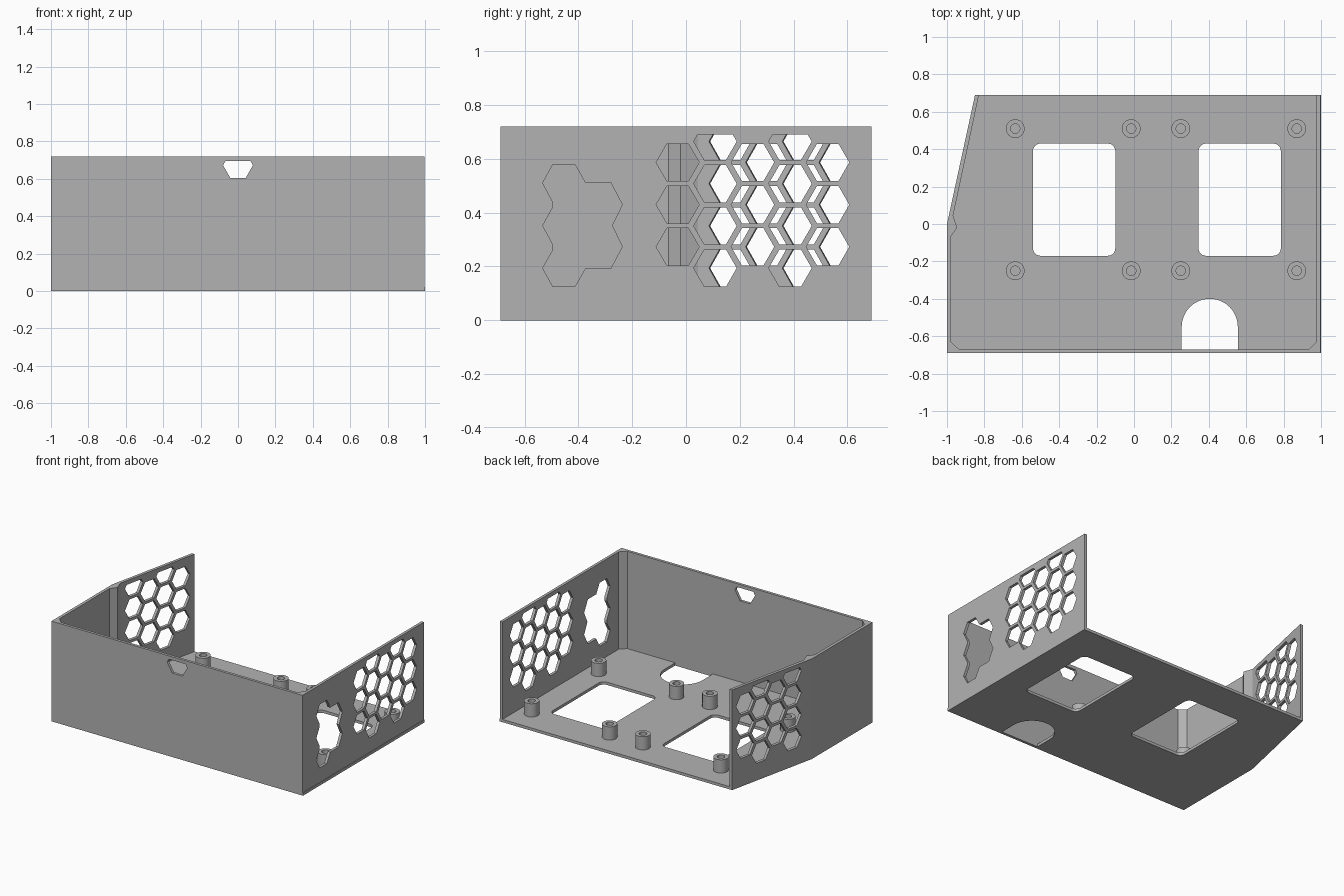
import bpy, bmesh, math
from mathutils import Matrix, Vector

if "Cube" in bpy.data.objects:
    bpy.data.objects.remove(bpy.data.objects["Cube"], do_unlink=True)

GREY = (0.45, 0.45, 0.45, 1)
mat = bpy.data.materials.new("plain_grey")
mat.use_nodes = True
mat.diffuse_color = GREY
mat.node_tree.nodes["Principled BSDF"].inputs["Base Color"].default_value = GREY

FLOOR, TOP, BACK, FRONT = 0.02, 0.72, 0.69, -0.69
R, PITCH, ROW = 0.08, 0.1395, 0.157
APOTHEM = R * math.sqrt(3) / 2


def frame(origin, u, v, n):
    """Matrix taking local x, y, z to the directions u, v, n."""
    m = Matrix((u, v, n)).transposed().to_4x4()
    m.translation = Vector(origin)
    return m


def prism(bm, pts, z0, z1, m=Matrix()):
    """Extrude a flat outline between two local heights."""
    low = [bm.verts.new(m @ Vector((x, y, z0))) for x, y in pts]
    high = [bm.verts.new(m @ Vector((x, y, z1))) for x, y in pts]
    bm.faces.new(low)
    bm.faces.new(high)
    for i in range(len(pts)):
        j = (i + 1) % len(pts)
        bm.faces.new((low[i], low[j], high[j], high[i]))


def to_mesh(bm, name):
    bmesh.ops.recalc_face_normals(bm, faces=bm.faces)
    me = bpy.data.meshes.new(name)
    bm.to_mesh(me)
    bm.free()
    me.materials.append(mat)
    return me


def add(name, me, loc=(0, 0, 0)):
    ob = bpy.data.objects.new(name, me)
    ob.location = loc
    bpy.context.scene.collection.objects.link(ob)
    return ob


def smooth(me):
    me.shade_smooth()
    me.set_sharp_from_angle(angle=math.radians(30))


def cut(ob, bm):
    """Subtract the prisms in bm from the object."""
    cutter = add("cutter", to_mesh(bm, "cutter"))
    cutter.hide_render = True
    mod = ob.modifiers.new("cut", "BOOLEAN")
    mod.operation, mod.solver, mod.object = "DIFFERENCE", "EXACT", cutter
    bpy.context.view_layer.update()
    deps = bpy.context.evaluated_depsgraph_get()
    me = bpy.data.meshes.new_from_object(ob.evaluated_get(deps))
    ob.modifiers.clear()
    ob.data = me
    bpy.data.objects.remove(cutter, do_unlink=True)


def hexagon(cx, cy, limit=0.69):
    """Flat-topped hexagon, cropped at the limit height."""
    t = min(1, (limit - cy) / APOTHEM)
    w = R * (1 - t / 2)
    return [(cx + R, cy), (cx + w, cy + t * APOTHEM), (cx - w, cy + t * APOTHEM),
            (cx - R, cy), (cx - R / 2, cy - APOTHEM), (cx + R / 2, cy - APOTHEM)]


def honeycomb(bm, m, start, tall_columns):
    """Staggered vent columns: four hexagons when tall, else three."""
    for c, tall in enumerate(tall_columns):
        for r in range(4 if tall else 3):
            z = (0.194 if tall else 0.273) + r * ROW
            prism(bm, hexagon(start + c * PITCH, z), -0.06, 0.06, m)


def arc(cx, cy, r, a0, a1, n):
    return [(cx + r * math.cos(math.radians(a0 + (a1 - a0) * i / n)),
             cy + r * math.sin(math.radians(a0 + (a1 - a0) * i / n)))
            for i in range(n + 1)]


def rounded(x0, x1, y0, y1, r):
    return (arc(x1 - r, y1 - r, r, 0, 90, 6) + arc(x0 + r, y1 - r, r, 90, 180, 6)
            + arc(x0 + r, y0 + r, r, 180, 270, 6) + arc(x1 - r, y0 + r, r, 270, 360, 6))


# Floor plate with two windows and an arched cable slot
bm = bmesh.new()
prism(bm, [(-1, FRONT), (1, FRONT), (1, BACK), (-0.85, BACK), (-1, 0)], 0, FLOOR)
floor = add("floor_plate", to_mesh(bm, "floor_plate"))
bm = bmesh.new()
for x in (-0.54, 0.345):
    prism(bm, rounded(x, x + 0.44, -0.17, 0.43, 0.04), -0.1, 0.1)
slot = arc(0.405, -0.55, 0.15, 0, 180, 24) + [(0.255, -0.67), (0.555, -0.67)]
prism(bm, slot, -0.1, 0.1)
cut(floor, bm)
smooth(floor.data)

# Surrounding wall, open at the back, with chamfered inner corners
outer = [(-0.85, BACK), (-1, 0), (-1, FRONT), (0.996, FRONT), (0.996, BACK)]
inner = [(0.976, BACK), (0.976, -0.63), (0.936, -0.67), (-0.936, -0.67),
         (-0.978, -0.63), (-0.978, -0.065), (-0.945, -0.02), (-0.967, 0.045),
         (-0.829, BACK)]
bm = bmesh.new()
prism(bm, outer + inner, FLOOR, TOP)
walls = add("surrounding_wall", to_mesh(bm, "surrounding_wall"))

# Honeycomb vents, port opening and front notch
bm = bmesh.new()
up = Vector((0, 0, 1))
side = frame((0.986, 0, 0), (0, 1, 0), up, (1, 0, 0))
honeycomb(bm, side, -0.031, (False, True, False, True, False))
slant = Vector((0.15, BACK, 0)).normalized()
normal = slant.cross(up)
honeycomb(bm, frame(Vector((-1, 0, 0)) + normal * 0.01, slant, up, normal),
          0.172, (True, False, True, False))
port = [(-0.495, 0.58), (-0.413, 0.58), (-0.375, 0.512), (-0.28, 0.512),
        (-0.237, 0.43), (-0.275, 0.352), (-0.237, 0.274), (-0.28, 0.192),
        (-0.375, 0.192), (-0.413, 0.125), (-0.495, 0.125), (-0.533, 0.194),
        (-0.495, 0.26), (-0.495, 0.282), (-0.533, 0.352), (-0.495, 0.42),
        (-0.495, 0.44), (-0.533, 0.51)]
prism(bm, port, -0.06, 0.06, side)
front = frame((0, -0.68, 0), (1, 0, 0), up, (0, 1, 0))
prism(bm, hexagon(0, 0.672, 0.696), -0.06, 0.06, front)
cut(walls, bm)

# Hollow mounting posts
bm = bmesh.new()
ring = [bm.verts.new((r, 0, z)) for r, z in
        ((0.025, 0), (0.05, 0), (0.05, 0.095), (0.025, 0.095))]
edges = [bm.edges.new((ring[i], ring[(i + 1) % 4])) for i in range(4)]
bmesh.ops.spin(bm, geom=ring + edges, cent=(0, 0, 0), axis=(0, 0, 1),
               angle=math.tau, steps=32, use_merge=True)
bmesh.ops.remove_doubles(bm, verts=bm.verts, dist=0.0001)
post = to_mesh(bm, "mounting_post")
smooth(post)
for x in (-0.635, -0.015, 0.25, 0.87):
    for y in (-0.25, 0.51):
        add("mounting_post", post, (x, y, FLOOR))
